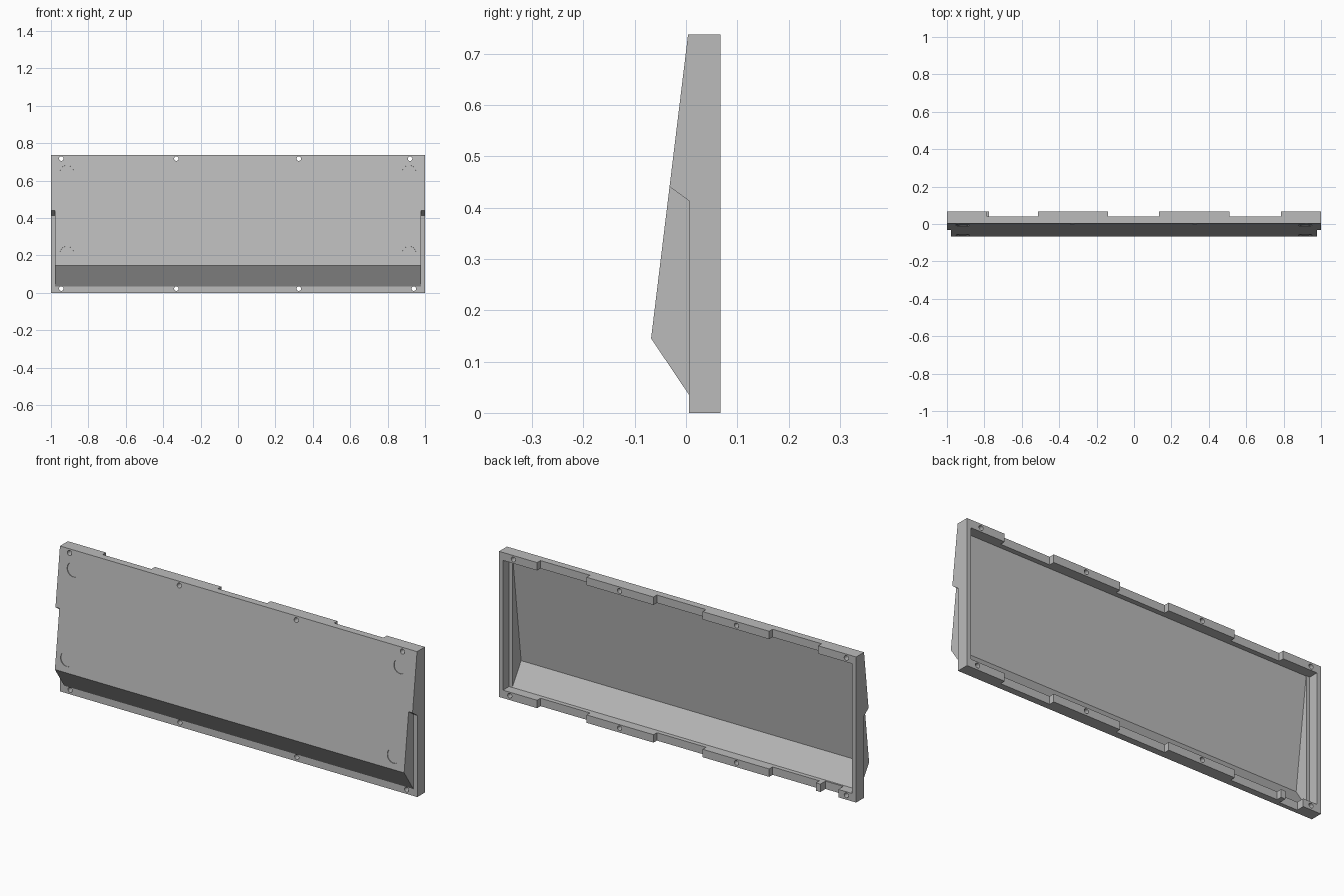
import bpy
import bmesh
import math
from mathutils import Matrix, Vector

cube = bpy.data.objects.get("Cube")
if cube:
    bpy.data.objects.remove(cube, do_unlink=True)

grey = bpy.data.materials.new("mid grey")
grey.use_nodes = True
colour = (0.5, 0.5, 0.5, 1)
grey.diffuse_color = colour
grey.node_tree.nodes["Principled BSDF"].inputs["Base Color"].default_value = colour


def finish(name, bm):
    bmesh.ops.recalc_face_normals(bm, faces=bm.faces[:])
    mesh = bpy.data.meshes.new(name)
    bm.to_mesh(mesh)
    bm.free()
    mesh.materials.append(grey)
    obj = bpy.data.objects.new(name, mesh)
    bpy.context.collection.objects.link(obj)
    return obj


def prism(name, x0, x1, profile):
    """Extrude a (y, z) profile along x."""
    bm = bmesh.new()
    face = bm.faces.new([bm.verts.new((x0, y, z)) for y, z in profile])
    moved = bmesh.ops.extrude_face_region(bm, geom=[face])["geom"]
    bmesh.ops.translate(bm, vec=(x1 - x0, 0, 0),
                        verts=[v for v in moved if isinstance(v, bmesh.types.BMVert)])
    return finish(name, bm)


def box(name, x0, x1, y0, y1, z0, z1):
    return prism(name, x0, x1, [(y0, z0), (y1, z0), (y1, z1), (y0, z1)])


def rod(name, centre, axis, radius, depth):
    bm = bmesh.new()
    turn = Vector((0, 0, 1)).rotation_difference(Vector(axis)).to_matrix().to_4x4()
    bmesh.ops.create_cone(bm, cap_ends=True, segments=24, radius1=radius, radius2=radius,
                          depth=depth, matrix=Matrix.Translation(centre) @ turn)
    return finish(name, bm)


def carve(target, cutter):
    mod = target.modifiers.new("carve", 'BOOLEAN')
    mod.operation = 'DIFFERENCE'
    mod.solver = 'EXACT'
    mod.object = cutter
    cutter.hide_render = True
    bpy.context.view_layer.objects.active = target
    bpy.ops.object.modifier_apply(modifier=mod.name)
    bpy.data.objects.remove(cutter, do_unlink=True)


# Solid shell: straight rim with a sloping front
TOP, BACK, RIM = 0.737, 0.067, 0.04
shell = prism("case_panel", -1, 1, [(BACK, 0), (0.006, 0), (0.006, 0.035),
                                    (-0.068, 0.145), (0.004, TOP), (BACK, TOP)])

# Side steps beside the bulge
for s in (-1, 1):
    carve(shell, prism("side_step", s * 0.978, s * 1.1,
                       [(-0.105, 0.494), (0.006, 0.413), (0.006, 0.035), (-0.105, 0.035)]))

# Hollow back: wide shallow tray, then a narrower wedge following the front
carve(shell, box("tray", -0.978, 0.978, 0.018, 0.2, RIM, TOP - RIM))
carve(shell, prism("wedge", -0.96, 0.96, [(0.05, RIM), (0.018, RIM), (-0.052, 0.149),
                                          (0.015, TOP - RIM), (0.05, TOP - RIM)]))

# Recesses along the top and bottom rims
for x0, x1 in ((-0.14, 0.135), (0.51, 0.787)):
    carve(shell, box("rim_recess", x0, x1, 0.04, 0.2, -0.1, 0.9))
carve(shell, box("top_recess", -0.787, -0.513, 0.04, 0.2, 0.5, 0.9))
carve(shell, box("bottom_recess", -0.775, -0.513, 0.04, 0.2, -0.1, 0.2))
carve(shell, box("cable_gap", -0.9, -0.8, 0.027, 0.2, -0.1, 0.1))

# Screw holes through the rim
for z, last in ((0.022, 0.94), (0.717, 0.92)):
    for x in (-0.945, -0.33, 0.325, last):
        carve(shell, rod("screw_hole", (x, 0, z), (0, 1, 0), 0.012, 0.5))

# Shallow round pockets in the sloping front
slope = math.atan2(0.072, 0.592)
normal = Vector((0, -math.cos(slope), math.sin(slope)))
for x in (-0.915, 0.915):
    for z in (0.212, 0.645):
        y = -0.068 + (z - 0.145) * math.tan(slope)
        carve(shell, rod("pocket", (x, y, z), normal, 0.037, 0.007))
